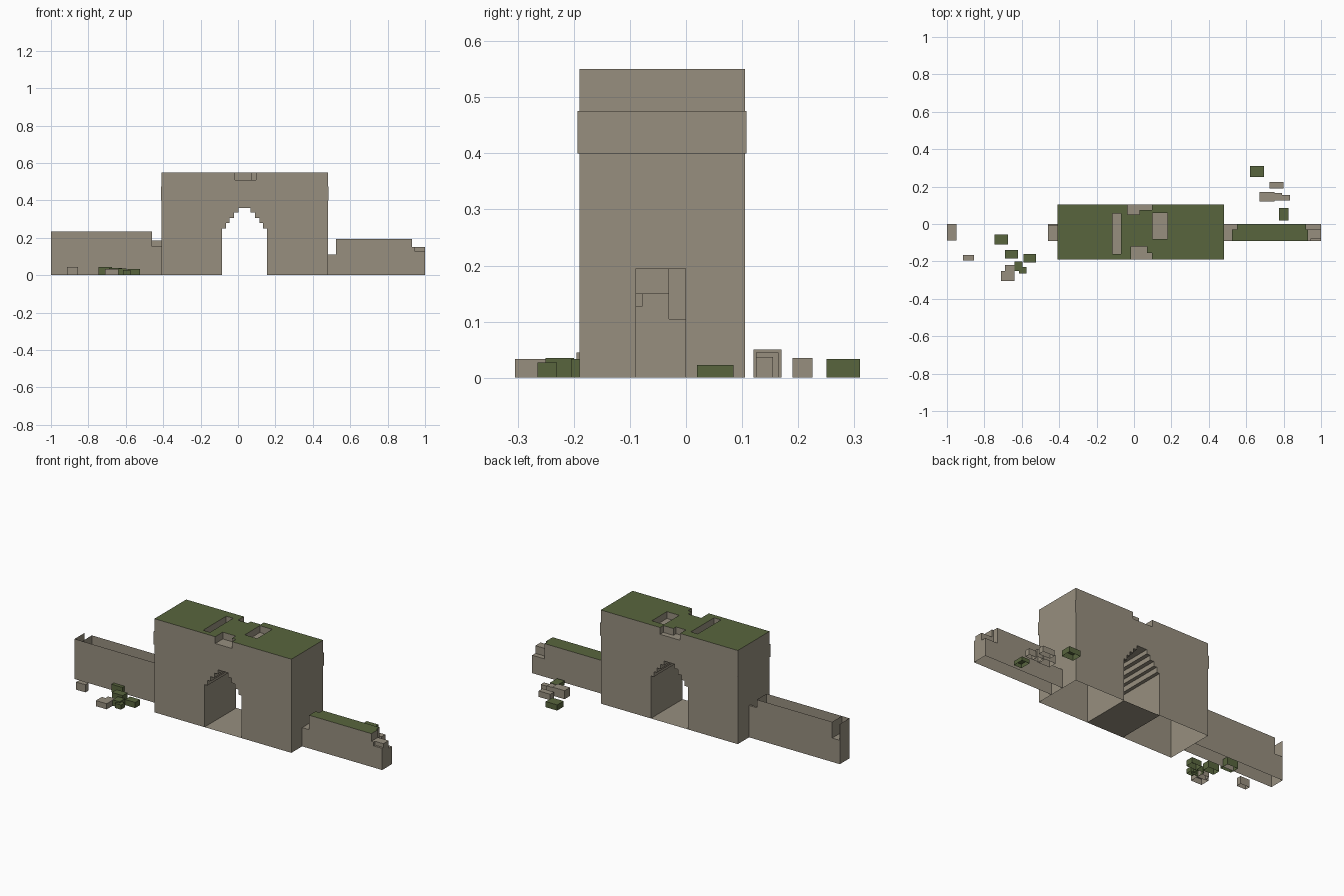
import bpy
import bmesh

cube = bpy.data.objects.get("Cube")
if cube:
    bpy.data.objects.remove(cube, do_unlink=True)


def make_material(name, colour):
    mat = bpy.data.materials.new(name)
    mat.use_nodes = True
    mat.diffuse_color = colour
    mat.node_tree.nodes["Principled BSDF"].inputs["Base Color"].default_value = colour
    return mat


STONE = make_material("weathered stone", (0.31, 0.275, 0.212, 1))
MOSS = make_material("moss green", (0.098, 0.130, 0.048, 1))


def add_object(name, bm, materials):
    mesh = bpy.data.meshes.new(name)
    bm.to_mesh(mesh)
    bm.free()
    for mat in materials:
        mesh.materials.append(mat)
    obj = bpy.data.objects.new(name, mesh)
    bpy.context.collection.objects.link(obj)
    return obj


def extrude_profile(profile, y0, y1):
    """Closed solid from an x-z outline extruded along y."""
    bm = bmesh.new()
    face = bm.faces.new([bm.verts.new((x, y0, z)) for x, z in profile])
    new = bmesh.ops.extrude_face_region(bm, geom=[face])["geom"]
    verts = [v for v in new if isinstance(v, bmesh.types.BMVert)]
    bmesh.ops.translate(bm, verts=verts, vec=(0, y1 - y0, 0))
    bmesh.ops.recalc_face_normals(bm, faces=bm.faces)
    return bm


def box(x0, x1, y0, y1, z0, z1):
    return extrude_profile([(x0, z0), (x1, z0), (x1, z1), (x0, z1)], y0, y1)


def drop_faces(bm, rule):
    doomed = [f for f in bm.faces if rule(f)]
    bmesh.ops.delete(bm, geom=doomed, context="FACES")


def is_level(face, z):
    return all(abs(v.co.z - z) < 0.001 for v in face.verts)


def carve(obj, cuts, top, open_top=False):
    """Cut boxes out, open the underside and put moss on the highest faces."""
    cutters = []
    for cut in cuts:
        cutter = add_object("cutter", box(*cut, top + 0.1), [STONE])
        cutter.hide_render = True
        mod = obj.modifiers.new("cut", "BOOLEAN")
        mod.operation = "DIFFERENCE"
        mod.solver = "EXACT"
        mod.object = cutter
        cutters.append(cutter)
    bpy.context.view_layer.update()
    graph = bpy.context.evaluated_depsgraph_get()
    bm = bmesh.new()
    bm.from_mesh(obj.evaluated_get(graph).to_mesh())
    obj.modifiers.clear()
    for cutter in cutters:
        bpy.data.objects.remove(cutter, do_unlink=True)
    drop_faces(bm, lambda f: is_level(f, 0) or (open_top and is_level(f, top)))
    for face in bm.faces:
        face.material_index = int(is_level(face, top))
    bm.to_mesh(obj.data)
    bm.free()


# Gatehouse: block outline with a stepped arch
LEFT, RIGHT, FRONT, BACK, TOP = -0.41, 0.48, -0.19, 0.105, 0.55
MID = 0.035
steps = [(0.12, 0.25), (0.10, 0.28), (0.08, 0.307), (0.056, 0.335), (0.033, 0.36)]
arch, z = [], 0
for half, rise in steps:
    arch += [(half, z), (half, rise)]
    z = rise
outline = [(LEFT, 0)] + [(MID - h, z) for h, z in arch]
outline += [(MID + h, z) for h, z in reversed(arch)]
outline += [(RIGHT, 0), (RIGHT, TOP), (LEFT, TOP)]
gatehouse = add_object("gatehouse", extrude_profile(outline, FRONT, BACK), [STONE, MOSS])

# Roof pits and broken parapet notches
PIT = TOP - 0.04
carve(gatehouse, [
    (-0.115, -0.07, -0.16, 0.055, PIT),
    (0.10, 0.18, -0.08, 0.06, PIT),
    (-0.015, 0.07, FRONT - 0.1, -0.12, PIT),
    (0.06, 0.095, FRONT - 0.1, -0.155, PIT),
    (-0.035, 0.03, 0.05, BACK + 0.1, PIT),
    (0.02, 0.095, 0.075, BACK + 0.1, PIT),
], TOP)

# Slightly proud course of stone around the gatehouse
edge = 0.003
band = box(LEFT - edge, RIGHT + edge, FRONT - edge, BACK + edge, 0.40, 0.475)
drop_faces(band, lambda f: abs(f.normal.z) > 0.5)
add_object("stone_band", band, [STONE])

# Passage floor
floor = bmesh.new()
half = steps[0][0]
floor.faces.new([floor.verts.new((MID + sx * half, y, 0))
                 for sx, y in ((-1, FRONT), (1, FRONT), (1, BACK), (-1, BACK))])
add_object("passage_floor", floor, [STONE])

# Ruined side walls
W0, W1 = -0.09, 0.0
tall = add_object("right_wall", box(-1, LEFT, W0, W1, 0, 0.235), [STONE, MOSS])
carve(tall, [
    (-0.999, -0.95, W0 + 0.001, W1 + 0.1, 0.14),
    (-0.46, LEFT + 0.1, W0 - 0.1, W1 + 0.1, 0.187),
    (-0.46, LEFT + 0.1, W0 - 0.1, -0.012, 0.155),
], 0.235, open_top=True)

low = add_object("left_wall", box(RIGHT, 1, W0, W1, 0, 0.195), [STONE, MOSS])
carve(low, [
    (RIGHT - 0.1, 0.525, W0 - 0.1, W1 + 0.1, 0.11),
    (RIGHT - 0.1, 0.55, -0.03, W1 + 0.1, 0.11),
    (0.93, 1.1, W0 - 0.1, W1 + 0.1, 0.15),
    (0.92, 1.1, -0.03, W1 + 0.1, 0.105),
    (0.945, 1.1, W0 - 0.1, -0.078, 0.127),
], 0.195)

# Fallen stones, open underneath: x range, y range, height
plain = [
    (0.725, 0.80, 0.19, 0.225, 0.035), (0.67, 0.75, 0.12, 0.17, 0.05),
    (0.74, 0.79, 0.125, 0.165, 0.045), (0.785, 0.835, 0.125, 0.155, 0.037),
    (-0.915, -0.855, -0.195, -0.165, 0.045), (-0.69, -0.64, -0.255, -0.22, 0.03),
    (-0.71, -0.64, -0.305, -0.25, 0.033),
]
mossy = [
    (0.62, 0.695, 0.25, 0.31, 0.033), (0.775, 0.825, 0.02, 0.085, 0.023),
    (-0.745, -0.675, -0.11, -0.055, 0.045), (-0.69, -0.62, -0.185, -0.14, 0.04),
    (-0.59, -0.525, -0.205, -0.16, 0.033), (-0.64, -0.595, -0.25, -0.20, 0.035),
    (-0.615, -0.575, -0.265, -0.23, 0.027),
]
for label, stones, mat in (("fallen_stone", plain, STONE), ("mossy_stone", mossy, MOSS)):
    for x0, x1, y0, y1, height in stones:
        bm = box(x0, x1, y0, y1, 0, height)
        drop_faces(bm, lambda f: is_level(f, 0))
        add_object(label, bm, [mat])
